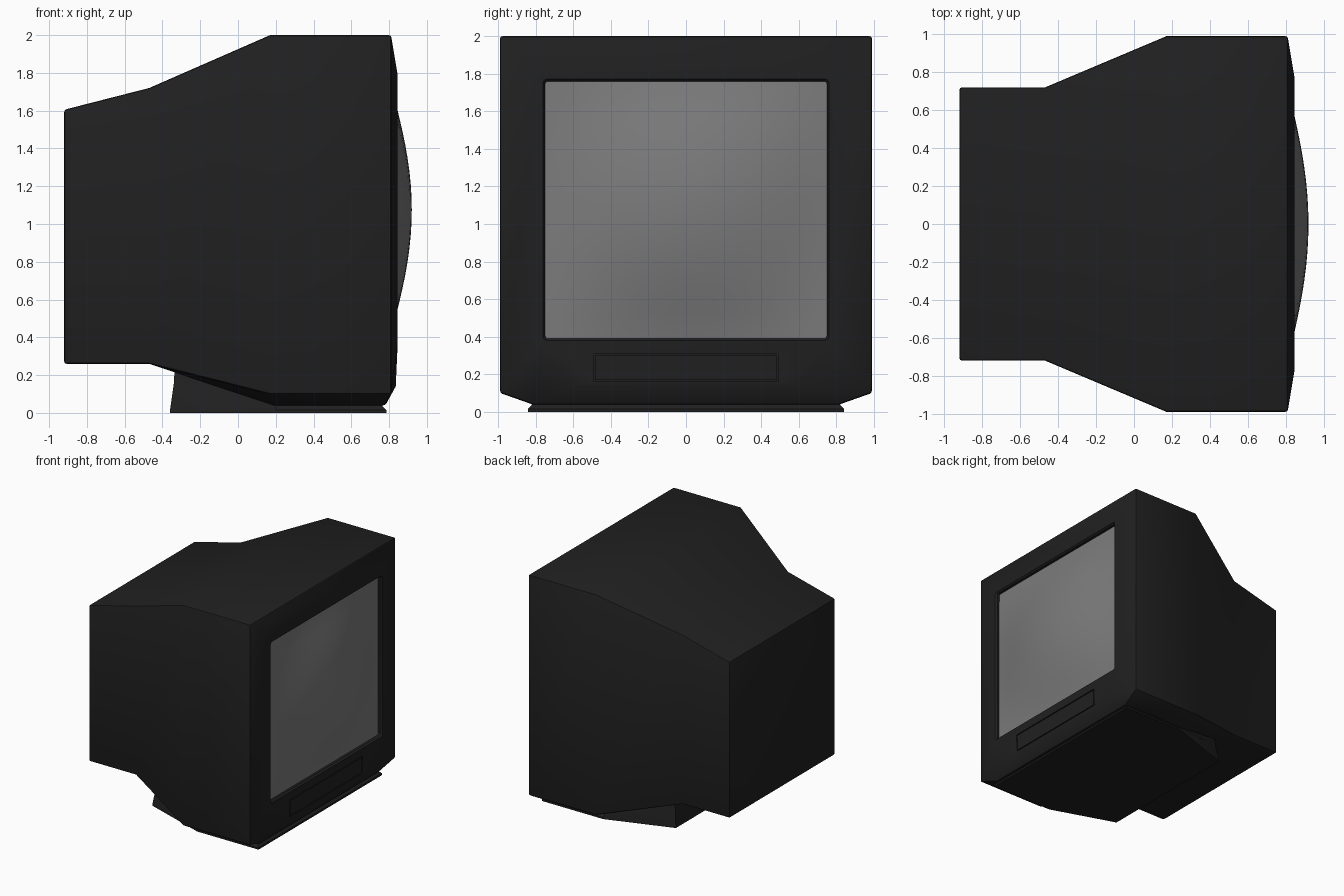
import bpy, bmesh, math

if "Cube" in bpy.data.objects:
    bpy.data.objects.remove(bpy.data.objects["Cube"])


def material(name, v):
    m = bpy.data.materials.new(name)
    m.diffuse_color = (v, v, v, 1)
    m.use_nodes = True
    m.node_tree.nodes["Principled BSDF"].inputs["Base Color"].default_value = m.diffuse_color
    return m


DARK = material("dark_plastic", 0.0145)
GLASS = material("grey_glass", 0.2)


def make(name, bm, mat):
    bmesh.ops.recalc_face_normals(bm, faces=bm.faces)
    me = bpy.data.meshes.new(name)
    bm.to_mesh(me)
    bm.free()
    ob = bpy.data.objects.new(name, me)
    bpy.context.collection.objects.link(ob)
    me.materials.append(mat)
    return ob


def loft(rings, cap_end=True):
    """Skin a list of closed rings; returns the bmesh and its vertex rings."""
    bm = bmesh.new()
    vs = [[bm.verts.new(p) for p in r] for r in rings]
    n = len(vs[0])
    for a, b in zip(vs, vs[1:]):
        for i in range(n):
            bm.faces.new((a[i], a[(i + 1) % n], b[(i + 1) % n], b[i]))
    bm.faces.new(vs[0])
    if cap_end:
        bm.faces.new(vs[-1])
    return bm, vs


def mirrored(half):
    return half + [(x, -y, z) for x, y, z in reversed(half)]


def rounded_rect(x, hw, z0, z1, r, seg=4):
    pts = []
    for k, (cy, cz) in enumerate([(hw - r, z1 - r), (r - hw, z1 - r),
                                  (r - hw, z0 + r), (hw - r, z0 + r)]):
        for i in range(seg + 1):
            a = math.pi / 2 * (k + i / seg)
            pts.append((x, cy + r * math.cos(a), cz + r * math.sin(a)))
    return pts


def activate(ob):
    bpy.ops.object.select_all(action='DESELECT')
    ob.select_set(True)
    bpy.context.view_layer.objects.active = ob


def bevel(ob, width, seg=2):
    m = ob.modifiers.new("bevel", 'BEVEL')
    m.width, m.segments = width, seg
    m.limit_method, m.angle_limit = 'ANGLE', math.radians(28)


def finish(ob):
    activate(ob)
    for m in list(ob.modifiers):
        bpy.ops.object.modifier_apply(modifier=m.name)
    bpy.ops.object.shade_smooth_by_angle(angle=math.radians(25))


# cabinet: x, half width, top, side bottom, keel half width, keel bottom, keel x
sections = [(-0.92, 0.72, 1.605, 0.26, 0.60, 0.26, -0.92),
            (-0.47, 0.72, 1.72, 0.26, 0.62, 0.26, -0.47),
            (0.17, 0.99, 2.0, 0.10, 0.82, 0.04, 0.19),
            (0.81, 0.99, 2.0, 0.10, 0.82, 0.04, 0.78)]
rings = [mirrored([(x, w, t), (x, w, s), (kx, b, l)])
         for x, w, t, s, b, l, kx in sections]
rings.append(mirrored([(0.845, 0.78, 1.79), (0.845, 0.78, 0.36), (0.835, 0.6, 0.14)]))
bm, vs = loft(rings, cap_end=False)
f = vs[-1]
bm.faces.new((f[0], f[1], f[4], f[5]))
bm.faces.new((f[1], f[2], f[3], f[4]))
cabinet = make("cabinet", bm, DARK)
bevel(cabinet, 0.012)

# screen opening and control panel recess
opening = make("opening_cutter", loft([
    rounded_rect(0.79, 0.75, 0.39, 1.76, 0.015),
    rounded_rect(0.83, 0.75, 0.39, 1.76, 0.015),
    rounded_rect(0.86, 0.772, 0.37, 1.782, 0.025)])[0], DARK)
recess = make("recess_cutter", loft([
    rounded_rect(x, 0.492, 0.16, 0.31, 0.008) for x in (0.82, 0.9)])[0], DARK)
for c in (opening, recess):
    c.hide_render = True
    m = cabinet.modifiers.new("cut", 'BOOLEAN')
    m.operation, m.object, m.solver = 'DIFFERENCE', c, 'EXACT'
finish(cabinet)
for c in (opening, recess):
    bpy.data.objects.remove(c)

# control panel door, following the slight slope of the bezel
def face_x(z):
    return 0.845 - 0.0455 * (0.36 - z)

door_front = rounded_rect(0, 0.484, 0.168, 0.302, 0.008)
door = make("control_door", loft([
    [(0.818, y, z) for _, y, z in door_front],
    [(face_x(z), y, z) for _, y, z in door_front]])[0], DARK)
finish(door)

# bulging picture tube glass
N = 20
bm = bmesh.new()
grid = []
for i in range(N + 1):
    u = 2 * i / N - 1
    row = []
    for j in range(N + 1):
        v = 2 * j / N - 1
        h = max(0, (1 - u * u) * (1 - v * v)) ** 1.3
        row.append(bm.verts.new((0.81 + 0.11 * h, 0.752 * u, 1.075 + 0.687 * v)))
    grid.append(row)
for i in range(N):
    for j in range(N):
        bm.faces.new((grid[i][j], grid[i + 1][j], grid[i + 1][j + 1], grid[i][j + 1]))
screen = make("screen", bm, GLASS)
for p in screen.data.polygons:
    if p.normal.x < 0:
        screen.data.flip_normals()
        break
finish(screen)

# stand foot with a thin flared lip, rising into the cabinet underside
def foot(d, zf, zb):
    return mirrored([(0.785 - d, 0.842 - d, zf), (0.2, 0.842 - d, zf),
                     (-0.36 + d, 0.652 - d, zb)])

stand = make("stand", loft([foot(0, 0, 0), foot(0, 0.015, 0.015),
                            foot(0.02, 0.035, 0.035 + 0.12),
                            foot(0.025, 0.06, 0.235)])[0], DARK)
finish(stand)
